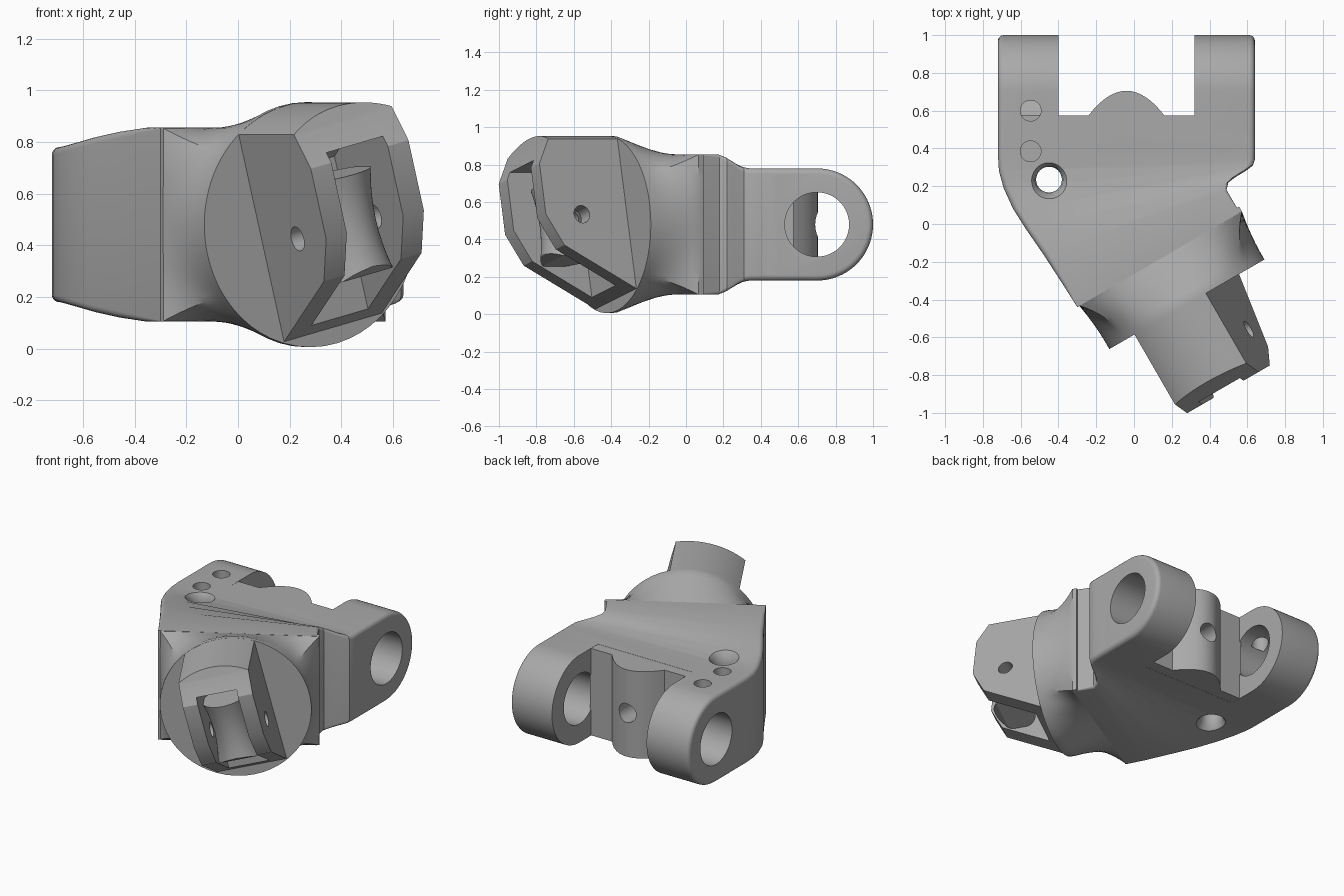
import bpy, bmesh, math
from mathutils import Matrix, Vector

cube = bpy.data.objects.get("Cube")
if cube:
    bpy.data.objects.remove(cube, do_unlink=True)

grey = bpy.data.materials.new("machined grey")
grey.use_nodes = True
grey.diffuse_color = (0.4, 0.4, 0.4, 1)
grey.node_tree.nodes["Principled BSDF"].inputs["Base Color"].default_value = (0.4, 0.4, 0.4, 1)

MID = 0.48                      # height of the centre plane
U = Vector((math.cos(math.pi / 6), 0.5, 0))
Z = Vector((0, 0, 1))
D = U.cross(Z)                  # axis of the angled end
FLANGE = Vector((0.28, -0.425, MID))


def frame(roll):
    """Axes: across, up, outward along the angled end, rolled about it."""
    n = U * math.cos(roll) + Z * math.sin(roll)
    v = D.cross(n)
    m = Matrix((n, v, D)).transposed().to_4x4()
    m.translation = FLANGE
    return m


def loft(name, rings, matrix=Matrix()):
    """Skin equal-length closed rings and cap both ends."""
    bm = bmesh.new()
    rows = [[bm.verts.new(matrix @ Vector(p)) for p in ring] for ring in rings]
    for a, b in zip(rows, rows[1:]):
        for i in range(len(a)):
            j = (i + 1) % len(a)
            bm.faces.new((a[i], a[j], b[j], b[i]))
    bm.faces.new(rows[0][::-1])
    bm.faces.new(rows[-1])
    bmesh.ops.recalc_face_normals(bm, faces=bm.faces)
    mesh = bpy.data.meshes.new(name)
    bm.to_mesh(mesh)
    bm.free()
    mesh.materials.append(grey)
    ob = bpy.data.objects.new(name, mesh)
    bpy.context.collection.objects.link(ob)
    return ob


def turned(name, profile, matrix, n=48):
    """Round part from (radius, distance along local z) pairs."""
    return loft(name, [[(r * math.cos(2 * math.pi * i / n), r * math.sin(2 * math.pi * i / n), h)
                        for i in range(n)] for r, h in profile], matrix)


def combine(ob, other, operation):
    """Apply a boolean and discard the second object."""
    mod = ob.modifiers.new("shape", 'BOOLEAN')
    mod.operation, mod.solver, mod.object = operation, 'EXACT', other
    bpy.context.view_layer.objects.active = ob
    bpy.ops.object.modifier_apply(modifier=mod.name)
    bpy.data.objects.remove(other, do_unlink=True)


# Body: rounded sections swept from the angled face to the clevis
def section(left, right, half, r):
    p, q = Vector((*left, MID)), Vector((*right, MID))
    along = (q - p).normalized()
    ring = []
    for k, (end, sx, sz) in enumerate(((q, 1, 1), (p, -1, 1), (p, -1, -1), (q, 1, -1))):
        c = end - along * sx * r + Z * sz * (half - r)
        for i in range(6):
            a = (k + i / 5) * math.pi / 2
            ring.append(c + along * r * math.cos(a) + Z * r * math.sin(a))
    return ring


body = loft("bracket_body", [section(*s) for s in (
    ((-0.30, -0.44), (0.56, 0.06), 0.375, 0.004),
    ((-0.37, -0.33), (0.49, 0.18), 0.375, 0.02),
    ((-0.48, -0.16), (0.50, 0.22), 0.36, 0.03),
    ((-0.57, -0.03), (0.54, 0.25), 0.34, 0.03),
    ((-0.64, 0.08), (0.59, 0.28), 0.32, 0.03),
    ((-0.69, 0.19), (0.63, 0.31), 0.306, 0.03),
    ((-0.715, 0.28), (0.64, 0.34), 0.30, 0.03),
    ((-0.72, 0.36), (0.64, 0.38), 0.30, 0.03),
    ((-0.72, 0.50), (0.64, 0.50), 0.30, 0.03))])


# Clevis lugs with round ends, rounded outer rims and pin eyes
def lug_ring(x, r):
    arc = [math.radians(90 - 180 * i / 40) for i in range(41)]
    return ([(x, 0.45, MID + r)]
            + [(x, 0.7 + r * math.cos(a), MID + r * math.sin(a)) for a in arc]
            + [(x, 0.45, MID - r)])


for name, inner, outer in (("left_lug", 0.32, 0.64), ("right_lug", -0.40, -0.72)):
    s = math.copysign(1, outer)
    rim = [(outer - s * 0.03 * (1 - math.sin(a)), 0.27 + 0.03 * math.cos(a))
           for a in (math.pi / 2 * i / 5 for i in range(6))]
    lug = loft(name, [lug_ring(inner, 0.30)] + [lug_ring(x, r) for x, r in rim])
    eye = turned("eye_cutter", ((0.172, -1), (0.172, 1)),
                 Matrix.Translation((0, 0.7, MID)) @ Matrix.Rotation(math.pi / 2, 4, 'Y'), 64)
    combine(lug, eye, 'DIFFERENCE')
    combine(body, lug, 'UNION')

# Slot floor with a bell-shaped ridge
bell = [(-0.04 + 0.2 * math.cos(a), 0.575 + 0.065 * (1 - math.cos(2 * a)))
        for a in (math.pi * i / 24 for i in range(25))]
outline = [(-0.41, 0.45), (0.33, 0.45), (0.33, 0.575)] + bell + [(-0.41, 0.575)]
ridge = loft("slot_floor", [[(x, y, z) for x, y in outline] for z in (MID - 0.299, MID + 0.299)])
combine(body, ridge, 'UNION')

# Flange: square section flaring into a disc
corners = [(0.498, -0.374), (0.498, 0.374), (-0.498, 0.374), (-0.498, -0.374)]
square = [Vector(a).lerp(Vector(b), i / 20)
          for a, b in zip(corners, corners[1:] + corners[:1]) for i in range(20)]
DISC = 0.474


def flare(t):
    ring = []
    for p in square:
        power = 1.9 if p.length > DISC else 1.0
        r = DISC + (p.length - DISC) * (1 - t) ** power
        ring.append((*(p.normalized() * r), -0.28 + 0.25 * t))
    return ring


rings = [[(p.x, p.y, -0.31) for p in square]] + [flare(i / 8) for i in range(9)]
rings.append([(*(p.normalized() * DISC), 0) for p in square])
combine(body, loft("flange", rings, frame(0)), 'UNION')

# Tongue: rolled, flat-sided block with a sloping underside
tilt = frame(math.radians(14.2))
side = ((-0.02, 0.5), (0.40, 0.5), (0.43, 0.41), (0.50, 0.28), (0.50, 0.0),
        (0.41, -0.17), (0.0, -0.41), (-0.02, -0.41))
tongue = loft("tongue", [[(n, v, d) for d, v in side] for n in (-0.225, 0.225)], tilt)
combine(tongue, turned("round_limit", ((0.473, -0.1), (0.473, 0.7)), tilt, 96), 'INTERSECT')

# Open pocket in the tongue that leaves a waisted barrel
pocket_side = ((0.07, 0.24), (0.2, 0.32), (0.7, 0.32), (0.7, -0.5), (0.07, -0.5))
pocket = loft("pocket_cutter", [[(n, v, d) for d, v in pocket_side] for n in (-0.13, 0.13)], tilt)
barrel = turned("barrel", [(0.115 + 0.6 * h * h, h) for h in (i * 0.05 for i in range(-4, 5))],
                tilt @ Matrix.Translation((0, 0, 0.28)) @ Matrix.Rotation(-math.pi / 2, 4, 'X'))
combine(pocket, barrel, 'DIFFERENCE')
combine(tongue, pocket, 'DIFFERENCE')
cross = tilt @ Matrix.Translation((0, 0, 0.278)) @ Matrix.Rotation(math.pi / 2, 4, 'Y')
combine(tongue, turned("cross_hole", ((0.048, -0.5), (0.048, 0.5)), cross, 32), 'DIFFERENCE')
combine(body, tongue, 'UNION')

# Drilled holes: two blind, one through with eased rims, one in the ridge
for y in (0.6, 0.385):
    combine(body, turned("blind_hole", ((0.055, 0.6), (0.055, 1)),
                         Matrix.Translation((-0.547, y, 0)), 32), 'DIFFERENCE')
rims = ((0.14, 0.1), (0.1, 0.165), (0.075, 0.2), (0.068, 0.24),
        (0.068, 0.72), (0.075, 0.76), (0.1, 0.795), (0.14, 0.86))
combine(body, turned("through_hole", rims, Matrix.Translation((-0.45, 0.235, 0))), 'DIFFERENCE')
combine(body, turned("ridge_hole", ((0.065, -0.3), (0.065, 0.3)),
                     Matrix.Translation((-0.04, 0.7, MID)) @ Matrix.Rotation(math.pi / 2, 4, 'X'), 32),
        'DIFFERENCE')

# Smooth curved surfaces, keep machined edges crisp
bpy.ops.object.select_all(action='DESELECT')
body.select_set(True)
bpy.context.view_layer.objects.active = body
bpy.ops.object.shade_smooth_by_angle(angle=math.radians(28))
